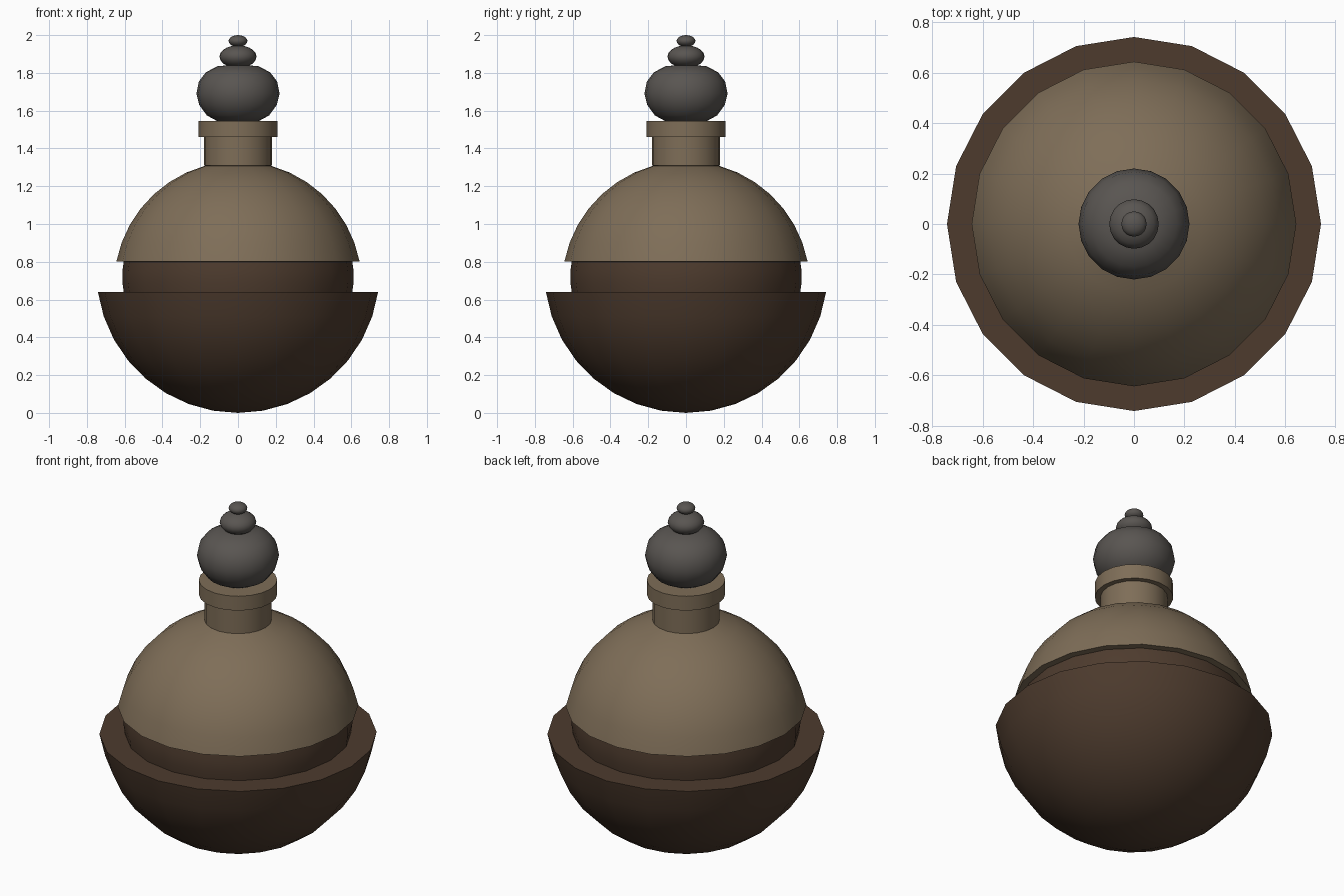
import bpy, bmesh
from math import sin, cos, pi, radians

if "Cube" in bpy.data.objects:
    bpy.data.objects.remove(bpy.data.objects["Cube"])

SIDES = 20


def material(name, rgb):
    m = bpy.data.materials.new(name)
    m.diffuse_color = (*rgb, 1)
    m.use_nodes = True
    m.node_tree.nodes["Principled BSDF"].inputs["Base Color"].default_value = m.diffuse_color
    return m


def arc(radius, centre_z, start, end, steps):
    """Profile points on a circle; angles in degrees measured from straight down."""
    pts = []
    for i in range(steps + 1):
        a = radians(start + (end - start) * i / steps)
        pts.append((radius * sin(a), centre_z - radius * cos(a)))
    return pts


def lathe(name, profile, mat, sides=SIDES):
    """Spin an (r, z) profile, listed bottom to top, around the z axis."""
    bm = bmesh.new()
    rings = []
    for r, z in profile:
        if r < 1e-4:
            rings.append([bm.verts.new((0, 0, z))] * sides)
        else:
            rings.append([bm.verts.new((r * cos(2 * pi * i / sides), r * sin(2 * pi * i / sides), z))
                          for i in range(sides)])
    for low, high in zip(rings, rings[1:]):
        for i in range(sides):
            j = (i + 1) % sides
            bm.faces.new(dict.fromkeys((low[i], low[j], high[j], high[i])))
    bmesh.ops.recalc_face_normals(bm, faces=bm.faces)
    mesh = bpy.data.meshes.new(name)
    bm.to_mesh(mesh)
    bm.free()
    mesh.materials.append(mat)
    obj = bpy.data.objects.new(name, mesh)
    bpy.context.collection.objects.link(obj)
    bpy.ops.object.select_all(action='DESELECT')
    obj.select_set(True)
    bpy.context.view_layer.objects.active = obj
    bpy.ops.object.shade_smooth_by_angle(angle=radians(35))
    return obj


brown = material("dark_brown", (0.075, 0.044, 0.027))
tan = material("tan", (0.21, 0.155, 0.097))
grey = material("dark_grey", (0.10, 0.091, 0.083))

# Lower bowl with flat rim, and the recessed waist rising out of it
lathe("bowl", arc(0.75, 0.75, 0, 81.6, 8)
      + [(0.605, 0.64), (0.612, 0.69), (0.612, 0.75), (0.605, 0.80)], brown)

# Domed upper body with overhanging flat underside, neck and lip
lathe("upper_body", [(0.60, 0.80)] + arc(0.656, 0.676, 101, 164.5, 7)
      + [(0.18, 1.31), (0.18, 1.46), (0.21, 1.46), (0.21, 1.545), (0.10, 1.545)], tan)

# Stopper: large squashed ball with two smaller beads stacked above
lathe("stopper", [(0.0, 1.545), (0.11, 1.545), (0.165, 1.575), (0.205, 1.63), (0.22, 1.69),
                  (0.207, 1.755), (0.17, 1.803), (0.11, 1.835), (0.0, 1.845)], grey)
for name, r, h, z in (("middle_bead", 0.098, 0.06, 1.886), ("top_bead", 0.05, 0.031, 1.969)):
    lathe(name, [(r * sin(pi * i / 10), z - h * cos(pi * i / 10)) for i in range(11)], grey)
